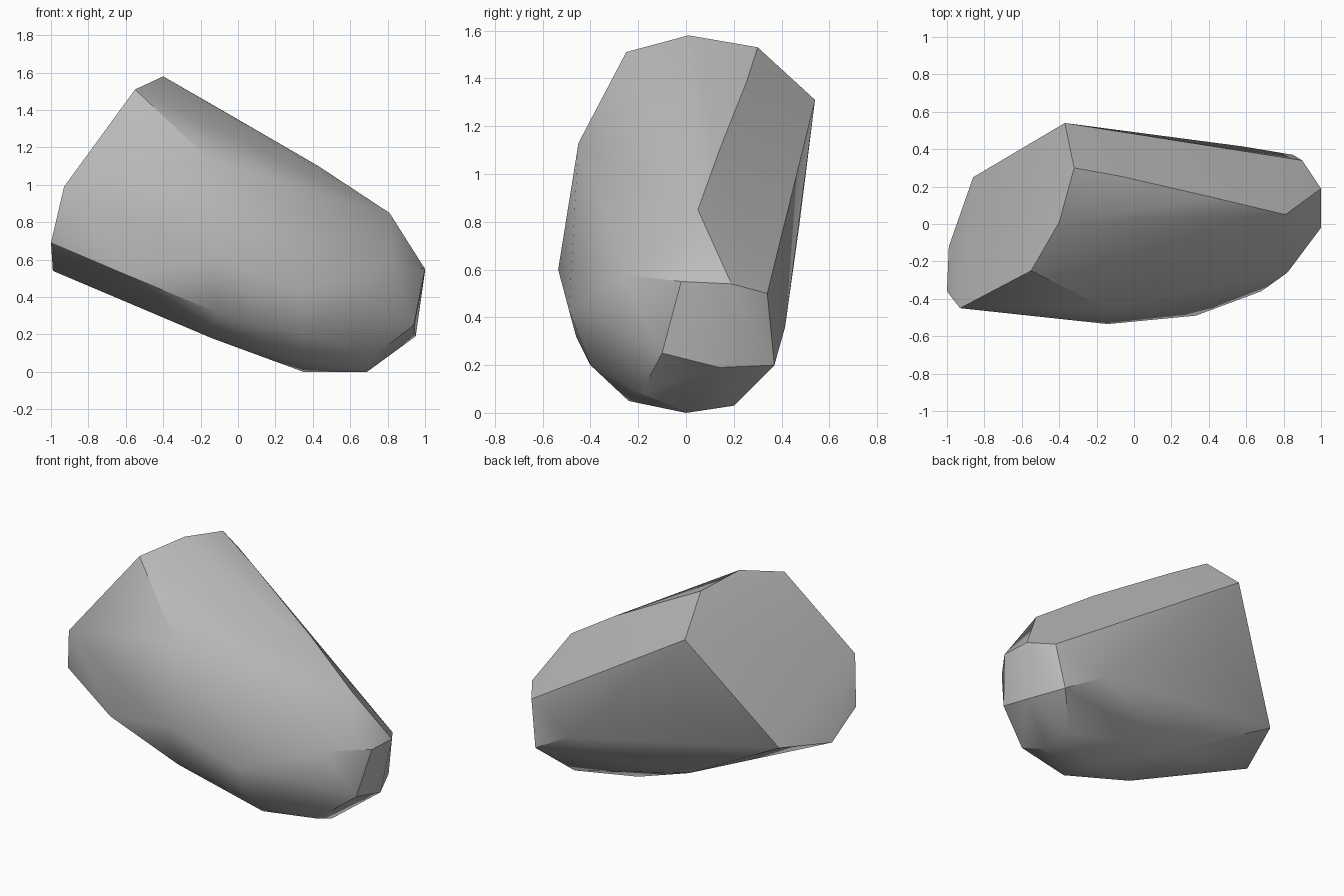
import bpy
import bmesh
import math

# Remove the default cube if the scene has it
default_cube = bpy.data.objects.get("Cube")
if default_cube:
    bpy.data.objects.remove(default_cube, do_unlink=True)


def make_material(name, colour):
    """One plain flat colour for viewport and render."""
    material = bpy.data.materials.new(name)
    material.use_nodes = True
    material.diffuse_color = colour
    for node in material.node_tree.nodes:
        if node.type == "BSDF_PRINCIPLED":
            node.inputs["Base Color"].default_value = colour
    return material


def hull_object(name, groups, material, crease_angle):
    """Wrap a convex skin round groups of corner points."""
    mesh_builder = bmesh.new()
    for group in groups:
        for corner in group:
            mesh_builder.verts.new(corner)
    result = bmesh.ops.convex_hull(mesh_builder, input=mesh_builder.verts)
    unused = [item for item in set(result["geom_interior"] + result["geom_unused"])
              if isinstance(item, bmesh.types.BMVert)]
    bmesh.ops.delete(mesh_builder, geom=unused, context="VERTS")
    bmesh.ops.recalc_face_normals(mesh_builder, faces=mesh_builder.faces)

    mesh = bpy.data.meshes.new(name)
    mesh_builder.to_mesh(mesh)
    mesh_builder.free()
    mesh.materials.append(material)
    rock = bpy.data.objects.new(name, mesh)
    bpy.context.collection.objects.link(rock)

    # Smooth shading that keeps the hard chipped edges
    bpy.ops.object.select_all(action="DESELECT")
    rock.select_set(True)
    bpy.context.view_layer.objects.active = rock
    bpy.ops.object.shade_smooth_by_angle(angle=math.radians(crease_angle))
    return rock


# Broad sheared face at the raised end
sheared_face = [
    (-.37, .54, 1.31), (-.32, .3, 1.53), (-.4, .01, 1.58), (-.55, -.25, 1.51),
    (-.93, -.45, .99), (-1, -.36, .69), (-.99, -.12, .54), (-.86, .25, .61),
]

# Ridge sloping down along the top
top_ridge = [(-.07, .255, 1.39), (.43, .14, 1.1), (.81, .05, .85)]

# Rounded front flank
front_flank = [
    (-.15, -.45, 1.13), (-.14, -.535, .6), (-.6, -.485, .52), (-.12, -.46, .32),
    (.33, -.49, .43), (.35, -.4, .2), (.68, -.36, .4), (.82, -.26, .58),
    (.5, -.2, .865),
]

# Bulging back flank
back_flank = [(-.28, .475, .79), (.58, .415, .36)]

# Chipped nose at the low end
nose = [
    (1, -.02, .55), (1, .19, .54), (.9, .34, .5),
    (.85, .37, .2), (.95, .14, .19), (.94, -.1, .25),
]

# Underside
underside = [
    (-.14, -.21, .18), (-.14, .17, .22), (.35, -.24, .05), (.35, 0, 0),
    (.72, -.19, .08), (.69, 0, 0), (.68, .2, .03),
]

stone_grey = make_material("stone_grey", (.5, .5, .5, 1))
hull_object("rock",
            [sheared_face, top_ridge, front_flank, back_flank, nose, underside],
            stone_grey, 33)
